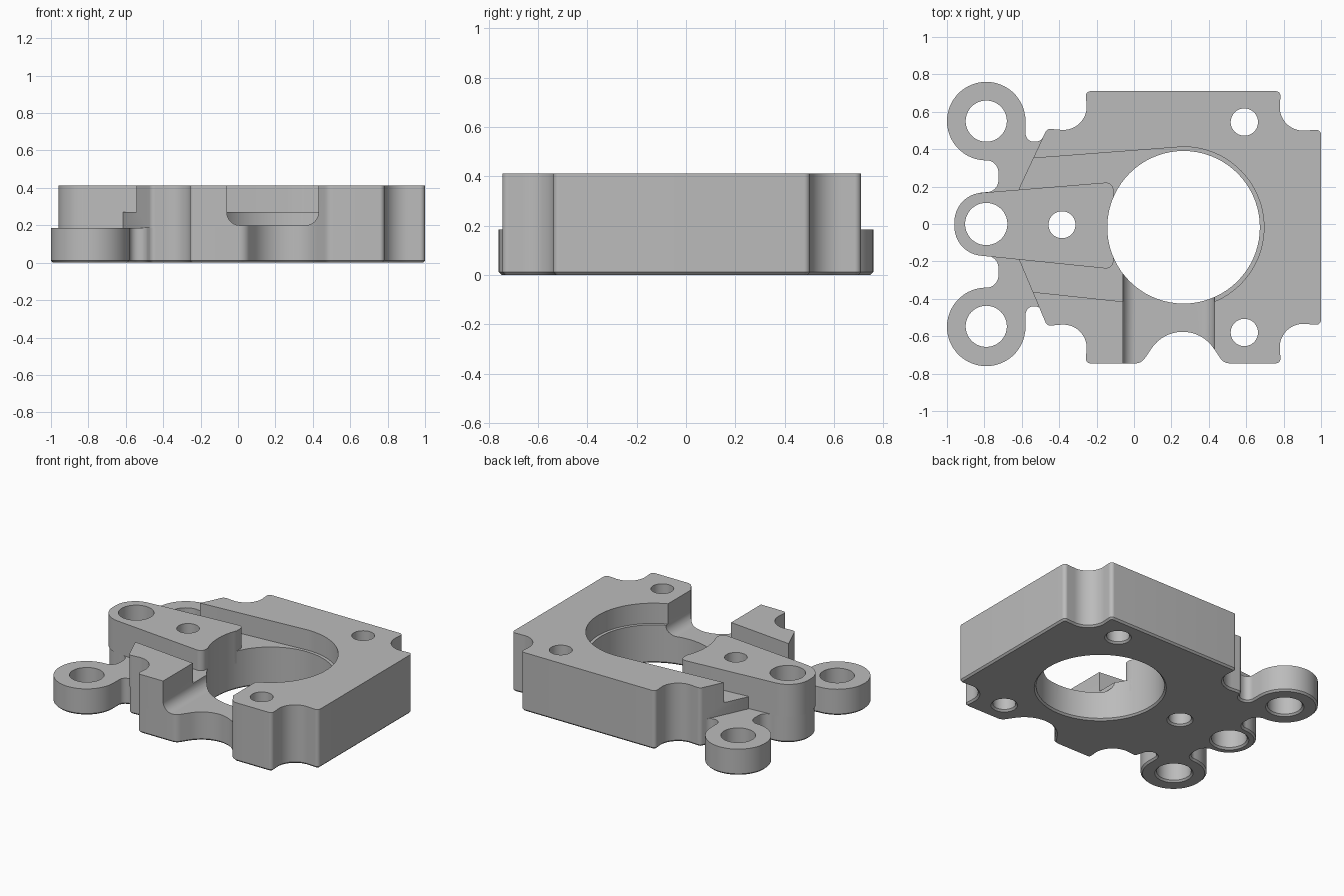
import bpy, bmesh, math
from mathutils import Vector

if "Cube" in bpy.data.objects:
    bpy.data.objects.remove(bpy.data.objects["Cube"])

GREY = (0.5, 0.5, 0.5, 1)
mat = bpy.data.materials.new("machined grey")
mat.use_nodes = True
mat.diffuse_color = GREY
mat.node_tree.nodes["Principled BSDF"].inputs["Base Color"].default_value = GREY


def rounded(corners):
    """Polygon whose corners (x, y, radius) are replaced by arcs."""
    pts = []
    n = len(corners)
    for i, (x, y, r) in enumerate(corners):
        p = Vector((x, y))
        a = (Vector(corners[i - 1][:2]) - p).normalized()
        b = (Vector(corners[(i + 1) % n][:2]) - p).normalized()
        if r == 0:
            arc = [p]
        else:
            half = a.angle(b) / 2
            centre = p + (a + b).normalized() * r / math.sin(half)
            start = p + a * r / math.tan(half) - centre
            end = p + b * r / math.tan(half) - centre
            sweep = start.angle(end)
            steps = max(4, round(sweep / math.radians(7)))
            arc = [centre + (start * math.sin(sweep * (1 - k / steps))
                             + end * math.sin(sweep * k / steps)) / math.sin(sweep)
                   for k in range(steps + 1)]
        for q in arc:
            if not pts or (q - pts[-1]).length > 1e-4:
                pts.append(q)
    return pts


def circle(x, y, r, start=0, sweep=2 * math.pi, steps=72):
    return [Vector((x + r * math.cos(start + sweep * k / steps),
                    y + r * math.sin(start + sweep * k / steps))) for k in range(steps)]


def offset(pts, d):
    """Move a counterclockwise outline outward by d."""
    out = []
    for i, p in enumerate(pts):
        e1 = (p - pts[i - 1]).normalized()
        e2 = (pts[(i + 1) % len(pts)] - p).normalized()
        n1, n2 = Vector((e1.y, -e1.x)), Vector((e2.y, -e2.x))
        m = (n1 + n2).normalized()
        out.append(p + m * d / max(m.dot(n1), 0.3))
    return out


def prism(name, pts, rings):
    """Solid through rings of (height, outline offset)."""
    bm = bmesh.new()
    loops = [[bm.verts.new((q.x, q.y, z)) for q in (offset(pts, d) if d else pts)]
             for z, d in rings]
    for low, high in zip(loops, loops[1:]):
        for i in range(len(pts)):
            bm.faces.new((low[i - 1], low[i], high[i], high[i - 1]))
    bm.faces.new(loops[0][::-1])
    bm.faces.new(loops[-1])
    bmesh.ops.recalc_face_normals(bm, faces=bm.faces)
    mesh = bpy.data.meshes.new(name)
    bm.to_mesh(mesh)
    bm.free()
    mesh.materials.append(mat)
    ob = bpy.data.objects.new(name, mesh)
    bpy.context.collection.objects.link(ob)
    return ob


def mirror(corners, total=0.0):
    return [(x, total - y, r) for x, y, r in reversed(corners)]


def cut(ob, cutters):
    bpy.context.view_layer.objects.active = ob
    for c in cutters:
        mod = ob.modifiers.new("cut", "BOOLEAN")
        mod.operation = "DIFFERENCE"
        mod.solver = "EXACT"
        mod.object = c
        bpy.ops.object.modifier_apply(modifier=mod.name)


PLATE_TOP, FLOOR, TOP = 0.185, 0.27, 0.412
CX, CY = 0.265, -0.0175

# Outline of the block: scalloped corners, plus a relief in the front edge
block_back = [(1, 0.505, 0.025), (0.77, 0.49, 0.125), (0.785, 0.71, 0.025),
              (-0.26, 0.71, 0.025), (-0.24, 0.49, 0.125), (-0.465, 0.51, 0.03)]
relief = [(0.04, -0.745, 0.06), (0.26, -0.418, 0.2), (0.48, -0.745, 0.06)]
block_front = mirror(block_back, 2 * CY)
block_front = block_front[:3] + relief + block_front[3:]

# Outline of one ear and its necks
ear = [(-0.495, 0.44, 0.05), (-0.58, 0.44, 0.045), (-0.58, 0.76, 0.21),
       (-1, 0.76, 0.21), (-1, 0.34, 0.21), (-0.725, 0.34, 0.064),
       (-0.725, 0.17, 0.064), (-0.96, 0.17, 0.17)]

# Solid parts
plate = prism("base_plate", rounded(block_back + ear + mirror(ear) + block_front),
              [(0, -0.012), (0.012, 0), (PLATE_TOP, 0)])
shoulder = [(-0.615, 0.19, 0)]
block = prism("main_block", rounded(block_back + shoulder + mirror(shoulder) + block_front),
              [(PLATE_TOP, 0), (TOP, 0)])
arm = prism("centre_arm", rounded([(-0.11, 0.225, 0.04), (-0.96, 0.155, 0.155),
                                   (-0.96, -0.155, 0.155), (-0.11, -0.242, 0.04)]),
            [(PLATE_TOP, 0), (TOP, 0)])

# Through holes with a chamfered lower rim
holes = [prism("hole_cutter", circle(x, y, r), [(-0.012, 0.024), (0.012, 0), (1, 0)])
         for x, y, r in [(CX, CY, 0.408), (-0.79, 0.55, 0.11), (-0.79, -0.547, 0.11),
                         (-0.79, 0, 0.113), (-0.385, -0.004, 0.072),
                         (0.59, 0.545, 0.073), (0.59, -0.58, 0.073)]]

# Stepped pocket around the bore, open toward the ears
turn = math.radians(94)
pocket = prism("pocket_cutter",
               circle(CX, CY, 0.43, -turn, 2 * turn, 60)
               + [Vector((-0.9, 0.324)), Vector((-0.9, -0.325))],
               [(FLOOR, 0), (1, 0)])

# Round-bottomed slot through the front wall
slot = prism("slot_cutter", rounded([(-0.06, 0.2, 0.07), (0.43, 0.2, 0.07),
                                     (0.43, 1, 0), (-0.06, 1, 0)]), [(0.2, 0), (1, 0)])
slot.rotation_euler.x = math.pi / 2
bpy.context.view_layer.update()

cut(plate, holes)
cut(block, [pocket, slot, holes[0]] + holes[4:])
cut(arm, [holes[0], holes[3], holes[4]])
for c in holes + [pocket, slot]:
    bpy.data.objects.remove(c)

# Smooth shading that keeps the machined edges crisp
bpy.ops.object.select_all(action="DESELECT")
for ob in (plate, block, arm):
    ob.select_set(True)
bpy.context.view_layer.objects.active = plate
bpy.ops.object.shade_smooth_by_angle(angle=math.radians(30))
